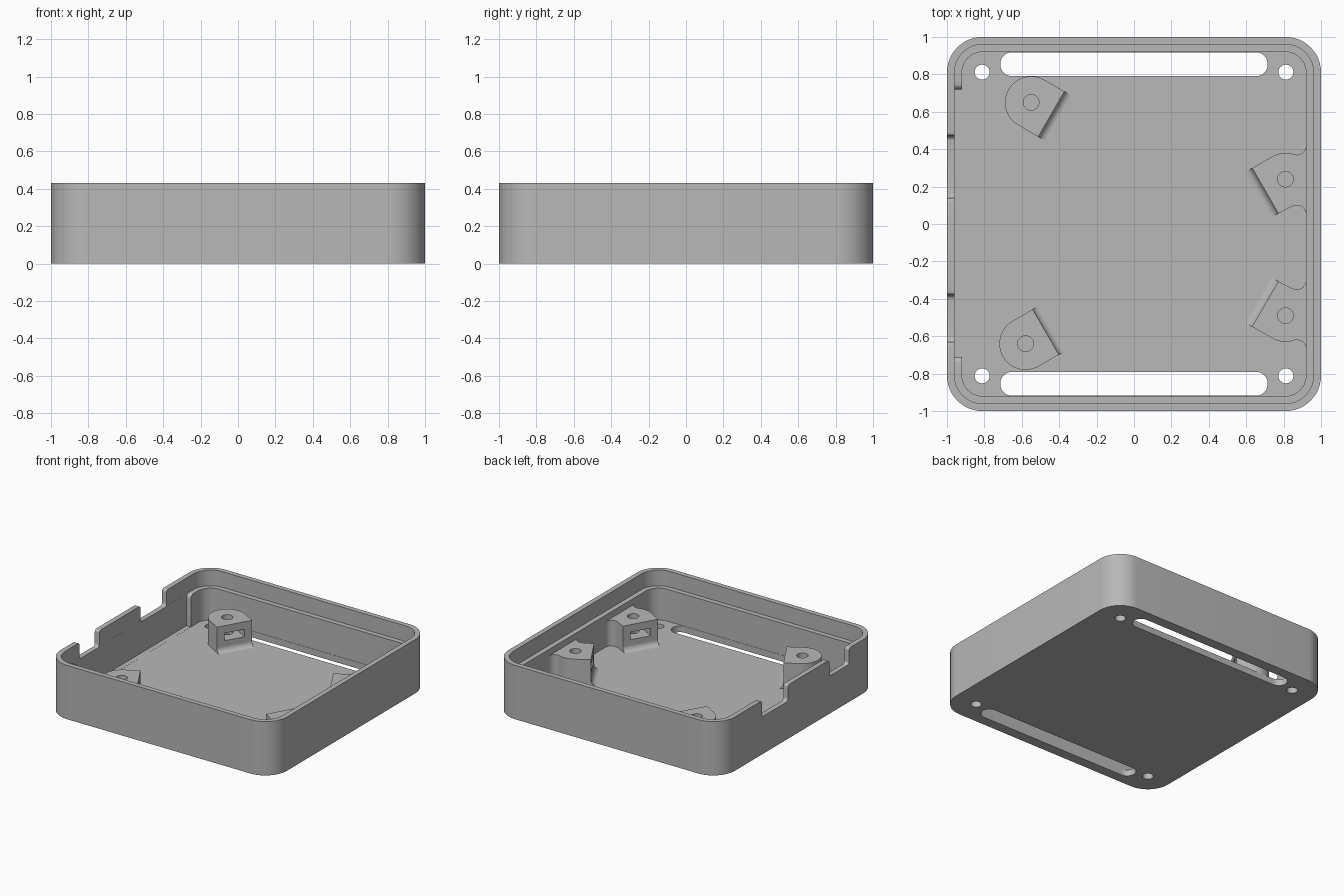
import bpy, bmesh
from math import cos, sin, pi, radians
from mathutils import Vector

old = bpy.data.objects.get("Cube")
if old:
    bpy.data.objects.remove(old, do_unlink=True)

grey = bpy.data.materials.new("plain_grey")
grey.use_nodes = True
grey.diffuse_color = (0.48, 0.48, 0.48, 1)
grey.node_tree.nodes["Principled BSDF"].inputs["Base Color"].default_value = (0.48, 0.48, 0.48, 1)

HEIGHT, LEDGE, FLOOR, POST = 0.43, 0.305, 0.05, 0.255
RADIUS, REACH = 0.14, 0.125


def arc(cx, cy, r, a0, a1, n=10):
    return [(cx + r * cos(radians(a0 + (a1 - a0) * i / n)),
             cy + r * sin(radians(a0 + (a1 - a0) * i / n))) for i in range(n + 1)]


def rounded_rect(cx, cy, hx, hy, r, n=12):
    pts = []
    for k, (sx, sy) in enumerate([(1, 1), (-1, 1), (-1, -1), (1, -1)]):
        pts += arc(cx + sx * (hx - r), cy + sy * (hy - r), r, 90 * k, 90 * k + 90, n)
    return pts


def loft(name, rings):
    """Closed solid through matching rings of points."""
    bm = bmesh.new()
    loops = [[bm.verts.new(p) for p in ring] for ring in rings]
    for a, b in zip(loops, loops[1:]):
        for i in range(len(a)):
            j = (i + 1) % len(a)
            bm.faces.new((a[i], a[j], b[j], b[i]))
    bm.faces.new(loops[0])
    bm.faces.new(loops[-1])
    bmesh.ops.remove_doubles(bm, verts=bm.verts, dist=1e-5)
    bmesh.ops.recalc_face_normals(bm, faces=bm.faces)
    mesh = bpy.data.meshes.new(name)
    bm.to_mesh(mesh)
    bm.free()
    obj = bpy.data.objects.new(name, mesh)
    mesh.materials.append(grey)
    bpy.context.collection.objects.link(obj)
    return obj


def prism(name, pts, z0, z1):
    return loft(name, [[(x, y, z) for x, y in pts] for z in (z0, z1)])


def cut(target, cutter):
    mod = target.modifiers.new("cut", 'BOOLEAN')
    mod.operation, mod.solver, mod.object = 'DIFFERENCE', 'EXACT', cutter
    bpy.context.view_layer.update()
    with bpy.context.temp_override(object=target, active_object=target):
        bpy.ops.object.modifier_apply(modifier=mod.name)
    bpy.data.objects.remove(cutter, do_unlink=True)


def notch(x0, x1, y0, y1, z0, z1, r, foot):
    """Cutter with eased top corners and optionally rounded bottom corners."""
    top = z1 + 0.04
    pts = [(y1 + r, top), (y0 - r, top)]
    pts += arc(y0 - r, z1 - r, r, 90, 0, 6)
    pts += arc(y0 + foot, z0 + foot, foot, 180, 270, 6) if foot else [(y0, z0)]
    pts += arc(y1 - foot, z0 + foot, foot, 270, 360, 6) if foot else [(y1, z0)]
    pts += arc(y1 + r, z1 - r, r, 180, 90, 6)
    return loft("notch_cutter", [[(x, y, z) for y, z in pts] for x in (x0, x1)])


# Tray: outer wall, thin lip, inner ledge and floor
levels = [(1, 0), (1, HEIGHT), (0.96, HEIGHT), (0.96, LEDGE), (0.92, LEDGE), (0.92, FLOOR)]
tray = loft("tray", [[(x, y, z) for x, y in rounded_rect(0, 0, h, h, h - 0.81)]
                     for h, z in levels])

# Ledge gap and two connector openings on the right wall
cut(tray, notch(-0.9595, -0.88, -0.71, 0.72, FLOOR + 0.0005, LEDGE, 0.03, 0))
for y0, y1 in [(0.14, 0.47), (-0.63, -0.38)]:
    cut(tray, notch(-1.05, -0.94, y0, y1, 0.3, HEIGHT, 0.02, 0.025))

# Long floor slots and corner screw holes
for s in (-1, 1):
    cut(tray, prism("slot_cutter", rounded_rect(0, s * 0.854, 0.715, 0.064, 0.0639), -0.1, 0.1))
    for t in (-1, 1):
        cut(tray, prism("hole_cutter", arc(s * 0.812, t * 0.812, 0.04, 0, 360, 32)[:-1], -0.1, 0.1))


def finish_post(name, post, cx, cy, angle):
    """Screw hole, nut slot and foot fillet on the flat side of a post."""
    d = Vector((cos(radians(angle)), sin(radians(angle)), 0))
    p = Vector((-d.y, d.x, 0))
    c = Vector((cx, cy, 0))
    up = Vector((0, 0, 1))
    cut(post, prism("screw_cutter", arc(cx, cy, 0.042, 0, 360, 32)[:-1], 0.1, 0.4))
    box = [(-0.08, 0.135), (0.08, 0.135), (0.08, 0.195), (-0.08, 0.195)]
    cut(post, loft("nut_cutter", [[c + d * k + p * w + up * z for w, z in box]
                                  for k in (-0.08, 0.2)]))
    f = 0.04
    prof = [(-0.01, FLOOR - 0.01), (f, FLOOR - 0.01)] + arc(f, FLOOR + f, f, 270, 180, 8)
    prof.append((-0.01, FLOOR + f))
    loft(name + "_fillet", [[c + d * (REACH + u) + p * w + up * z for u, z in prof]
                            for w in (-RADIUS, RADIUS)])


def flat_corner(angle, side):
    a, b = radians(angle), radians(angle + 90 * side)
    return (REACH * cos(a) + RADIUS * cos(b), REACH * sin(a) + RADIUS * sin(b))


# Free-standing posts: rounded back, flat face turned inward
for name, cx, cy, angle in [("back_right_post", -0.55, 0.65, -30),
                            ("front_right_post", -0.58, -0.64, 30)]:
    pts = [flat_corner(angle, 1)] + arc(0, 0, RADIUS, angle + 90, angle + 270, 24)
    pts.append(flat_corner(angle, -1))
    post = prism(name, [(cx + x, cy + y) for x, y in pts], FLOOR - 0.02, POST)
    finish_post(name, post, cx, cy, angle)

# Posts blended into the left wall, mirrored front to back
for name, cy, s in [("back_left_post", 0.24, 1), ("front_left_post", -0.49, -1)]:
    cx, r = 0.81, 0.05
    pts = [flat_corner(210, 1)]
    pts += arc(0.06, -0.19, r, 120, 0, 10)
    pts += [(0.14, -0.19), (0.14, 0.18)]
    pts += arc(0.06, 0.18, r, 0, -105, 10)
    pts += arc(0, 0, RADIUS, 75, 120, 10)
    pts.append(flat_corner(210, -1))
    post = prism(name, [(cx + x, cy + s * y) for x, y in pts], FLOOR - 0.02, POST)
    finish_post(name, post, cx, cy, 210 * s)

# Smooth the rounded walls, keep edges sharp
bpy.ops.object.select_all(action='DESELECT')
for obj in bpy.context.collection.objects:
    if obj.type == 'MESH' and obj.name.startswith(("tray", "back_", "front_")):
        obj.select_set(True)
        bpy.context.view_layer.objects.active = obj
bpy.ops.object.shade_smooth_by_angle(angle=radians(30))
